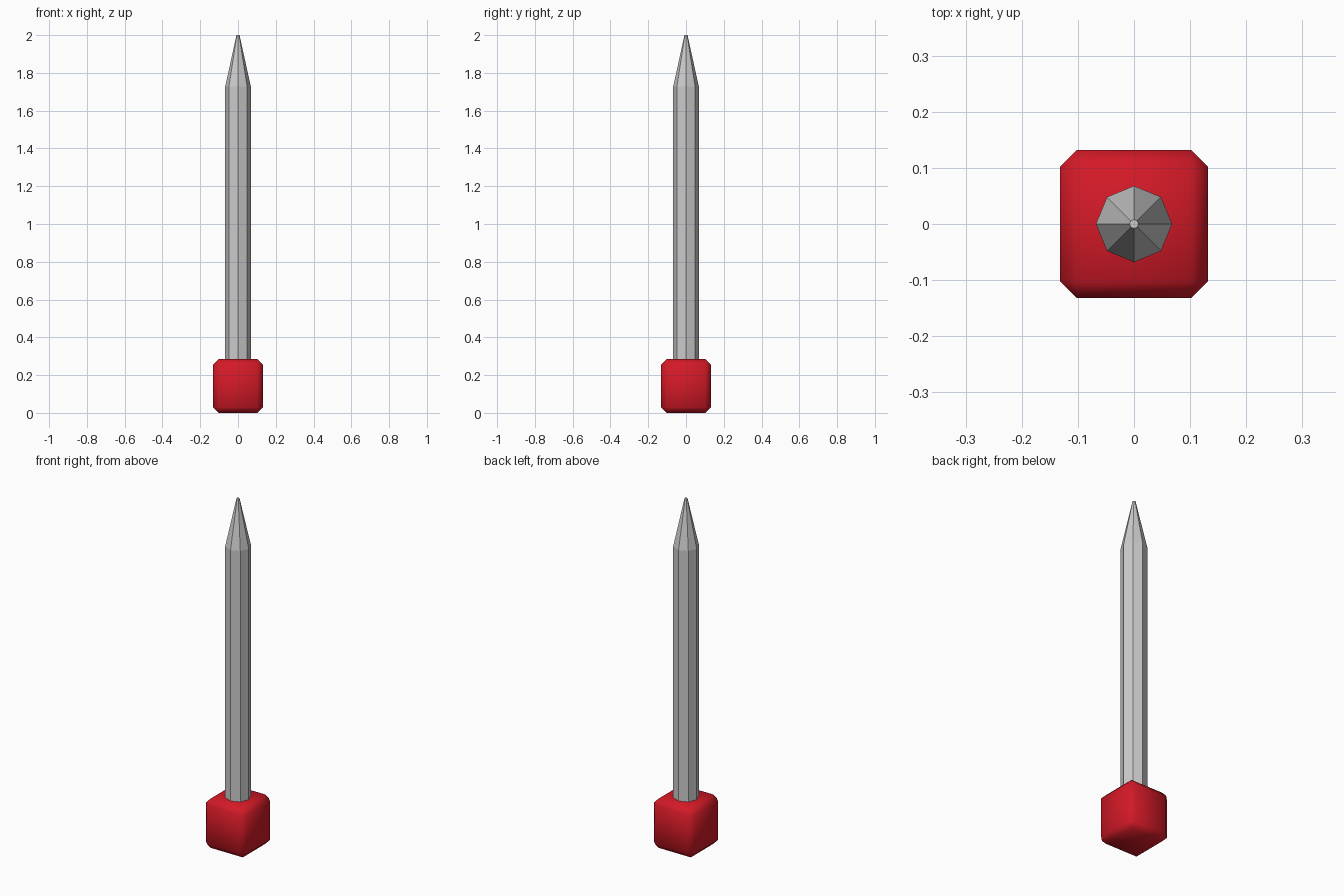
import bpy, bmesh, math

if "Cube" in bpy.data.objects:
    bpy.data.objects.remove(bpy.data.objects["Cube"])

def make_object(name, bm, smooth=False):
    bmesh.ops.recalc_face_normals(bm, faces=bm.faces[:])
    for f in bm.faces:
        f.smooth = smooth
    mesh = bpy.data.meshes.new(name)
    bm.to_mesh(mesh)
    bm.free()
    obj = bpy.data.objects.new(name, mesh)
    bpy.context.collection.objects.link(obj)
    return obj

# Red base block with chamfered edges, smooth shaded
WIDTH, HEIGHT, CHAMFER = 0.264, 0.284, 0.03
bm = bmesh.new()
bmesh.ops.create_cube(bm, size=1)
for v in bm.verts:
    v.co.x *= WIDTH
    v.co.y *= WIDTH
    v.co.z = (v.co.z + 0.5) * HEIGHT
bmesh.ops.bevel(bm, geom=bm.edges[:], offset=CHAMFER, segments=1,
                affect='EDGES', profile=0.5)
base = make_object("base_block", bm, smooth=True)
red = bpy.data.materials.new("red")
red.diffuse_color = (0.65, 0.01, 0.02, 1)
red.use_nodes = True
red.node_tree.nodes["Principled BSDF"].inputs["Base Color"].default_value = red.diffuse_color
base.data.materials.append(red)

# Grey eight-sided spike: straight shaft, then a taper to a tiny flat tip
SIDES = 8
profile = [(0.068, 0.2), (0.068, 1.727), (0.008, 2.0)]
bm = bmesh.new()
rings = [[bm.verts.new((r * math.cos(i * math.tau / SIDES),
                        r * math.sin(i * math.tau / SIDES), z))
          for i in range(SIDES)] for r, z in profile]
for low, high in zip(rings, rings[1:]):
    for i in range(SIDES):
        j = (i + 1) % SIDES
        bm.faces.new((low[i], low[j], high[j], high[i]))
bm.faces.new(rings[0])
bm.faces.new(rings[-1])
make_object("spike", bm)
